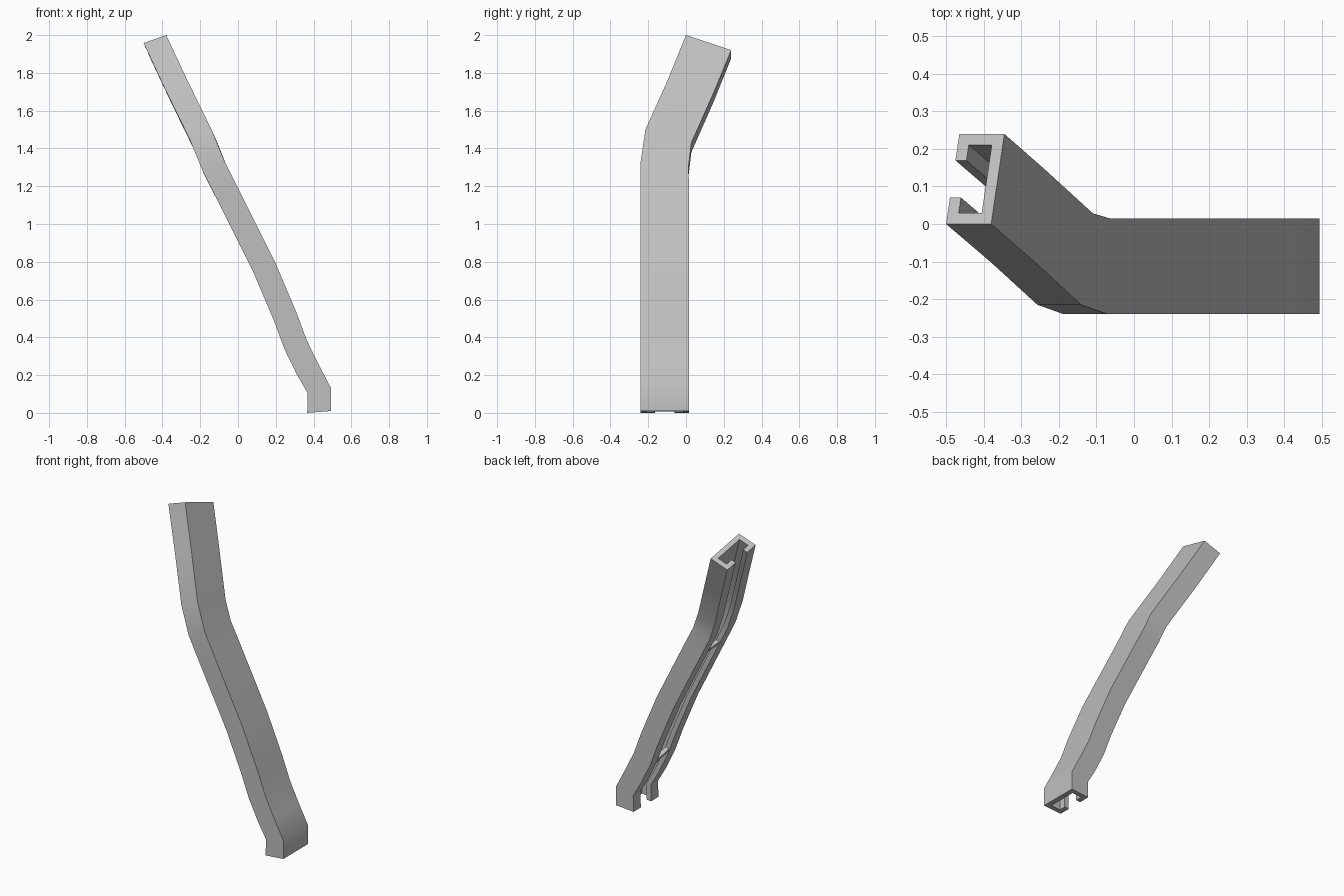
import bpy
import bmesh
import math
from mathutils import Vector

default_cube = bpy.data.objects.get("Cube")
if default_cube:
    bpy.data.objects.remove(default_cube, do_unlink=True)

# Channel dimensions
WIDTH, DEPTH, WALL, LIP = 0.255, 0.127, 0.031, 0.075

# Path of the web's front edge: x, y, z, drop toward the open side, drop toward the back
STATIONS = [
    (0.493, -0.24, 0.01, 0.01, 0),
    (0.493, -0.24, 0.13, 0.025, 0),
    (0.425, -0.24, 0.26, 0.055, 0),
    (0.363, -0.24, 0.387, 0.047, 0),
    (0.31, -0.24, 0.53, 0.047, 0),
    (0.2, -0.24, 0.79, 0.05, 0),
    (0, -0.24, 1.19, 0.052, 0),
    (-0.07, -0.24, 1.33, 0.05, 0.02),
    (-0.14, -0.215, 1.5, 0.05, 0.07),
    (-0.265, -0.1, 1.755, 0.048, 0.06),
    (-0.38, 0, 2, 0.042, 0.08),
]

steel = bpy.data.materials.new("light_grey_steel")
steel.use_nodes = True
grey = (0.52, 0.52, 0.52, 1)
steel.diffuse_color = grey
steel.node_tree.nodes["Principled BSDF"].inputs["Base Color"].default_value = grey


def frame(station):
    """Return the origin, the across-web axis and the depth axis of a station."""
    x, y, z, drop, tilt = station
    side = 0.44 * tilt
    across = Vector((side, math.sqrt(WIDTH ** 2 - tilt ** 2 - side ** 2), -tilt))
    inward = Vector((-math.sqrt(DEPTH ** 2 - drop ** 2), 0, -drop))
    return Vector((x, y, z)), across / WIDTH, inward / DEPTH


def sweep(name, profile, frames):
    """Skin a closed profile through a series of frames and cap both ends."""
    bm = bmesh.new()
    rings = [[bm.verts.new(o + u * a + v * d) for u, v in profile]
             for o, a, d in frames]
    count = len(profile)
    for low, high in zip(rings, rings[1:]):
        for i in range(count):
            j = (i + 1) % count
            bm.faces.new((low[i], low[j], high[j], high[i]))
    bm.faces.new(rings[0])
    bm.faces.new(rings[-1])
    bmesh.ops.recalc_face_normals(bm, faces=bm.faces)
    mesh = bpy.data.meshes.new(name)
    bm.to_mesh(mesh)
    bm.free()
    mesh.materials.append(steel)
    obj = bpy.data.objects.new(name, mesh)
    bpy.context.collection.objects.link(obj)
    bpy.ops.object.select_all(action="DESELECT")
    obj.select_set(True)
    bpy.context.view_layer.objects.active = obj
    bpy.ops.object.shade_smooth_by_angle(angle=math.radians(30))
    return obj


# Lipped channel: one half of the profile, mirrored across the web
half = [(0, 0), (0, DEPTH), (LIP, DEPTH), (LIP, DEPTH - WALL),
        (WALL, DEPTH - WALL), (WALL, WALL)]
profile = half + [(WIDTH - u, v) for u, v in reversed(half)]
sweep("bent_channel", profile, [frame(s) for s in STATIONS])


# Slim cross ties set between the lips
def cross_tie(name, index, blend, slant):
    lower, upper = frame(STATIONS[index]), frame(STATIONS[index + 1])
    origin, across, inward = (a.lerp(b, blend) for a, b in zip(lower, upper))
    along = (upper[0] - lower[0]).normalized()
    size = 0.012
    section = [(-size, DEPTH - WALL), (size, DEPTH - WALL),
               (size, DEPTH - size / 2), (-size, DEPTH - size / 2)]
    ends = [(WALL, slant), (WIDTH - WALL, -slant)]
    frames = [(origin + across * u + along * s, along, inward) for u, s in ends]
    sweep(name, section, frames)


cross_tie("upper_cross_tie", 6, 0.05, 0.015)
cross_tie("lower_cross_tie", 3, 0, 0.04)
